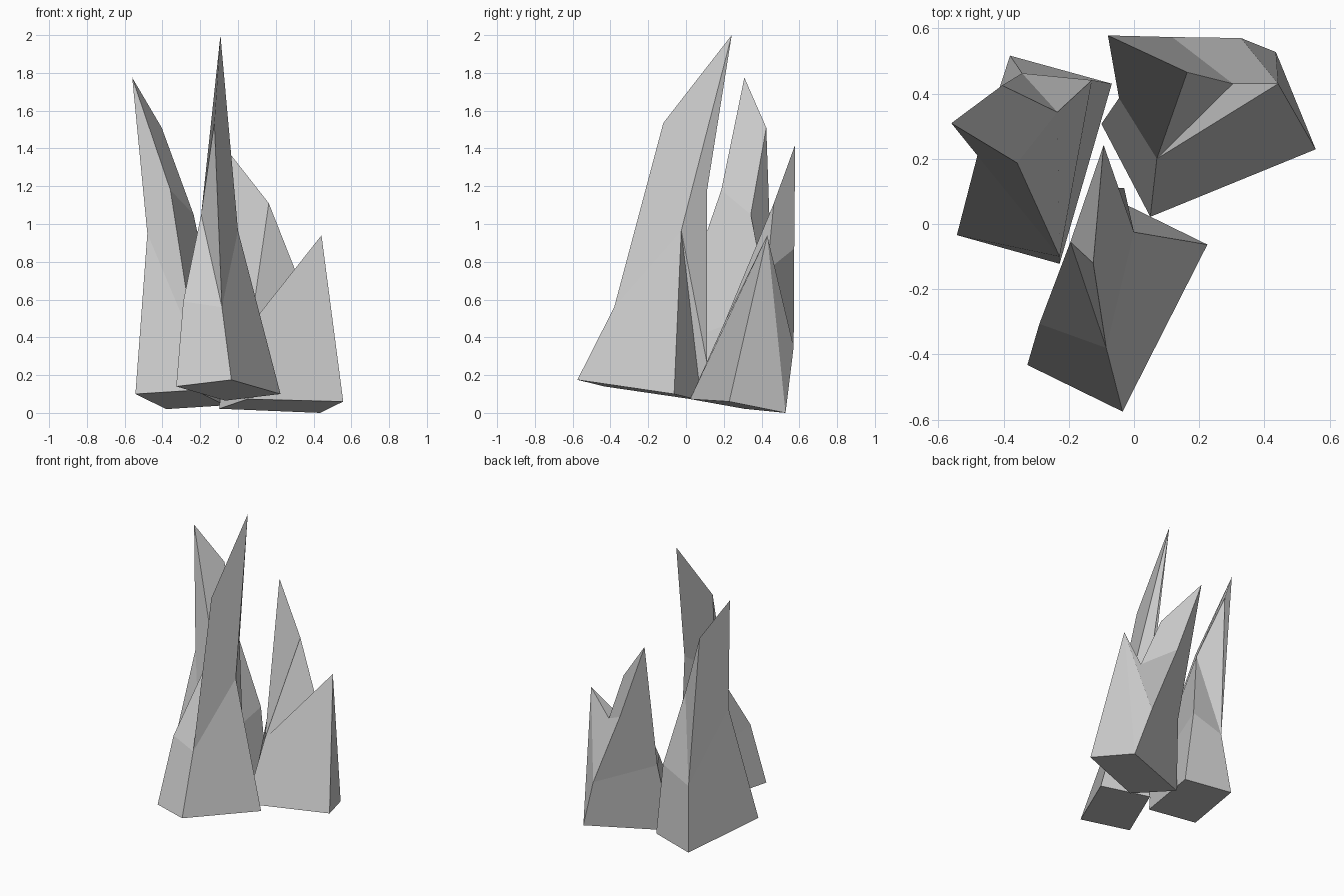
import bpy, bmesh


def crystal(name, rings, split_up=(), split_down=()):
    """Skin a stack of four-sided rings into one closed, flat-faced shard.
    split_up / split_down name (level, side) walls folded along a diagonal."""
    bm = bmesh.new()
    rows = [[bm.verts.new(p) for p in ring] for ring in rings]
    for level, (low, high) in enumerate(zip(rows, rows[1:])):
        for i in range(4):
            j = (i + 1) % 4
            a, b, c, d = low[i], low[j], high[j], high[i]
            if (level, i) in split_up:
                bm.faces.new((a, b, c))
                bm.faces.new((a, c, d))
            elif (level, i) in split_down:
                bm.faces.new((a, b, d))
                bm.faces.new((b, c, d))
            else:
                bm.faces.new((a, b, c, d))
    bm.faces.new(rows[0][::-1])
    bm.faces.new(rows[-1])
    bmesh.ops.recalc_face_normals(bm, faces=bm.faces[:])
    mesh = bpy.data.meshes.new(name)
    bm.to_mesh(mesh)
    bm.free()
    obj = bpy.data.objects.new(name, mesh)
    bpy.context.collection.objects.link(obj)
    return obj


# front shard: tall, leaning back to a sharp tip, with a hollow left wall
crystal("front_crystal", [
    [(-0.327, -0.432, 0.14), (-0.035, -0.575, 0.175), (0.225, -0.063, 0.10), (-0.067, 0.08, 0.065)],
    [(-0.29, -0.306, 0.59), (-0.085, -0.38, 0.56), (0.0, -0.025, 0.965), (-0.03, 0.11, 0.27)],
    [(-0.195, -0.055, 1.05), (-0.125, -0.12, 1.535), (-0.093, 0.242, 2.0), (-0.065, 0.11, 1.17)],
], split_down={(0, 2), (1, 0)})

# left shard: slanted cut top with its peak on the outer side
crystal("left_crystal", [
    [(-0.543, -0.034, 0.10), (-0.228, -0.122, 0.12), (-0.068, 0.43, 0.04), (-0.38, 0.516, 0.02)],
    [(-0.48, 0.21, 0.95), (-0.228, -0.10, 0.35), (-0.129, 0.441, 0.55), (-0.343, 0.462, 0.46)],
    [(-0.56, 0.309, 1.775), (-0.358, 0.187, 1.18), (-0.235, 0.343, 1.05), (-0.404, 0.425, 1.51)],
], split_down={(1, 2)})

# right shard: wide, with a tall and a short peak and a notch between
crystal("right_crystal", [
    [(0.05, 0.022, 0.073), (0.557, 0.229, 0.06), (0.435, 0.527, 0.0), (-0.10, 0.307, 0.022)],
    [(0.07, 0.20, 0.47), (0.442, 0.43, 0.94), (0.328, 0.57, 0.35), (-0.046, 0.386, 0.50)],
    [(0.163, 0.465, 1.11), (0.303, 0.43, 0.755), (0.117, 0.573, 0.87), (-0.08, 0.578, 1.42)],
], split_up={(1, 0)}, split_down={(0, 1)})
